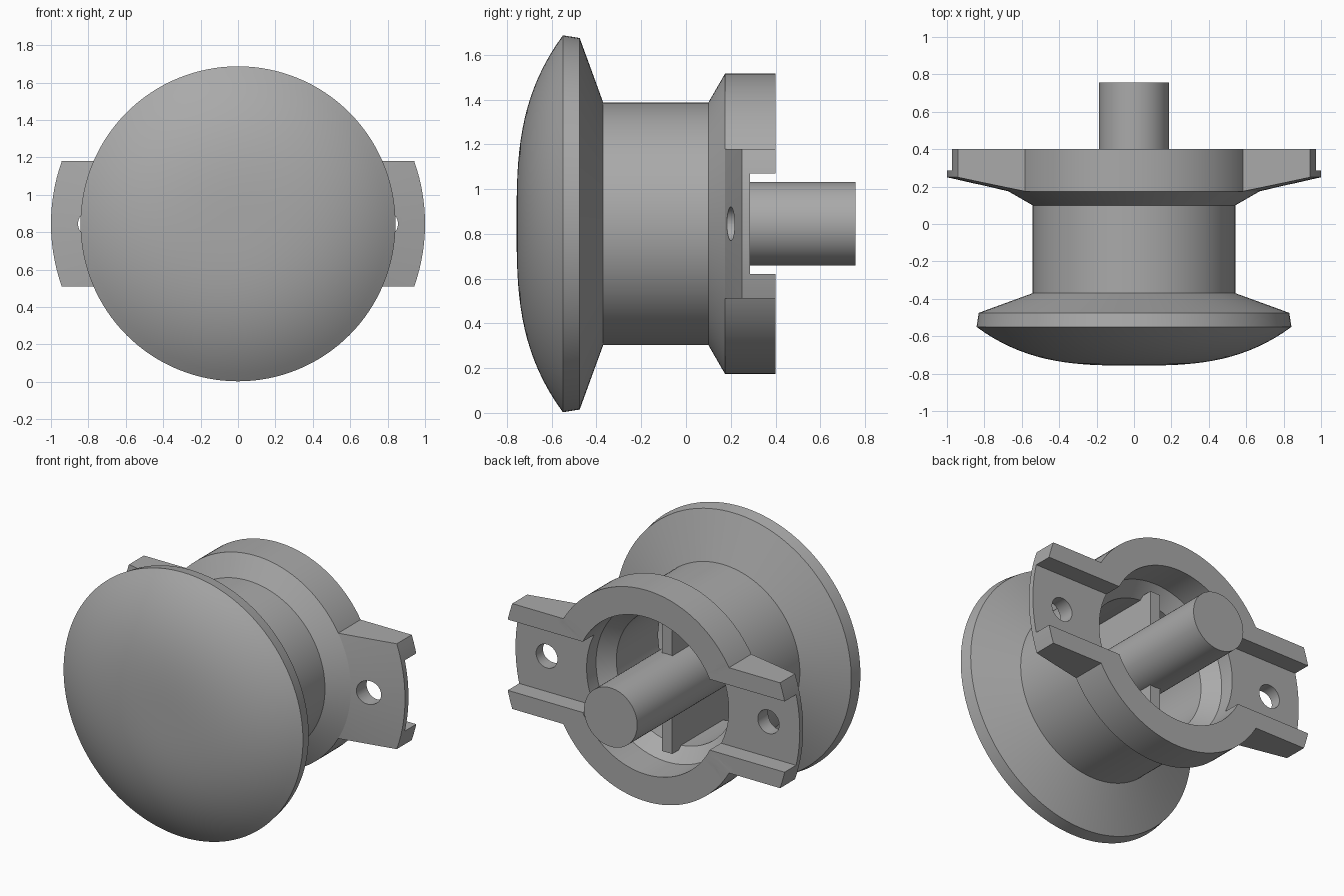
import bpy
import bmesh
import math
from mathutils import Matrix, Vector

AXIS_Z = 0.845

old = bpy.data.objects.get("Cube")
if old:
    bpy.data.objects.remove(old, do_unlink=True)

grey = bpy.data.materials.new("plain grey")
grey.use_nodes = True
COLOUR = (0.4, 0.4, 0.4, 1)
grey.diffuse_color = COLOUR
grey.node_tree.nodes["Principled BSDF"].inputs["Base Color"].default_value = COLOUR


def finish(bm, name):
    """Turn a bmesh into an object whose origin sits on the main axis."""
    bmesh.ops.recalc_face_normals(bm, faces=bm.faces)
    mesh = bpy.data.meshes.new(name)
    bm.to_mesh(mesh)
    bm.free()
    mesh.materials.append(grey)
    obj = bpy.data.objects.new(name, mesh)
    obj.location.z = AXIS_Z
    bpy.context.collection.objects.link(obj)
    return obj


def lathe(name, profile, steps=128):
    """Spin a closed (radius, y) profile around the y axis."""
    bm = bmesh.new()
    verts = [bm.verts.new((r, y, 0)) for r, y in profile]
    edges = [bm.edges.new((a, b)) for a, b in zip(verts, verts[1:] + verts[:1])
             if a.co.x > 0 or b.co.x > 0]
    bmesh.ops.spin(bm, geom=verts + edges, cent=(0, 0, 0), axis=(0, 1, 0),
                   angle=math.tau, steps=steps, use_duplicate=False)
    bmesh.ops.remove_doubles(bm, verts=bm.verts, dist=0.0001)
    return finish(bm, name)


def box(name, low, high):
    bm = bmesh.new()
    low, high = Vector(low), Vector(high)
    bmesh.ops.create_cube(bm, size=1, matrix=Matrix.Translation((low + high) / 2)
                          @ Matrix.Diagonal((*(high - low), 1)))
    return finish(bm, name)


def rod(name, radius, y0, y1, x=0, sides=64):
    bm = bmesh.new()
    place = Matrix.Translation((x, (y0 + y1) / 2, 0)) @ Matrix.Rotation(math.pi / 2, 4, "X")
    bmesh.ops.create_cone(bm, cap_ends=True, segments=sides, radius1=radius,
                          radius2=radius, depth=y1 - y0, matrix=place)
    return finish(bm, name)


def combine(target, other, operation):
    """Apply a boolean and remove the helper."""
    other.hide_render = True
    mod = target.modifiers.new("cut", "BOOLEAN")
    mod.operation = operation
    mod.solver = "EXACT"
    mod.object = other
    bpy.context.view_layer.objects.active = target
    bpy.ops.object.modifier_apply(modifier=mod.name)
    bpy.data.objects.remove(other, do_unlink=True)


def dome(radius, rim_y, depth, count=18):
    """Points of a shallow dome from its centre to its rim."""
    return [(radius * i / count, rim_y - depth * (1 - (i / count) ** 3))
            for i in range(count + 1)]


# Hollow spool: domed disc, neck and back rim, with a matching cavity
outside = dome(0.842, -0.55, 0.207) + [
    (0.83, -0.475), (0.542, -0.37), (0.542, 0.10), (0.672, 0.175), (0.672, 0.40)]
inside = [(0.50, 0.40), (0.50, 0.19), (0.42, 0.10), (0.42, -0.32), (0.68, -0.43)]
inside += dome(0.70, -0.52, 0.13)[::-1]
body = lathe("spool_body", outside + inside)

# Pair of mounting ears trimmed from a tapered ring
ears = lathe("mounting_ears", [(0.58, 0.20), (0.672, 0.175), (1, 0.25), (1, 0.40), (0.58, 0.40)])
combine(ears, box("ear_trim", (-1.2, 0, -0.335), (1.2, 0.6, 0.335)), "INTERSECT")
combine(body, ears, "UNION")

# Channel between the ear flanges and a screw hole in each ear
combine(body, box("channel_cutter", (-1.2, 0.285, -0.225), (1.2, 0.6, 0.225)), "DIFFERENCE")
for side in (-1, 1):
    combine(body, rod("hole_cutter", 0.075, 0.12, 0.5, x=side * 0.78, sides=40), "DIFFERENCE")

# Central spindle and the upright rib that carries it
spindle = rod("spindle", 0.187, -0.63, 0.757)
rib = box("upright_rib", (-0.036, -0.63, -0.44), (0.036, 0.19, 0.44))

# Smooth shading with crisp edges
bpy.ops.object.select_all(action="DESELECT")
for obj in (body, spindle):
    obj.select_set(True)
bpy.context.view_layer.objects.active = body
bpy.ops.object.shade_smooth_by_angle(angle=math.radians(12))
